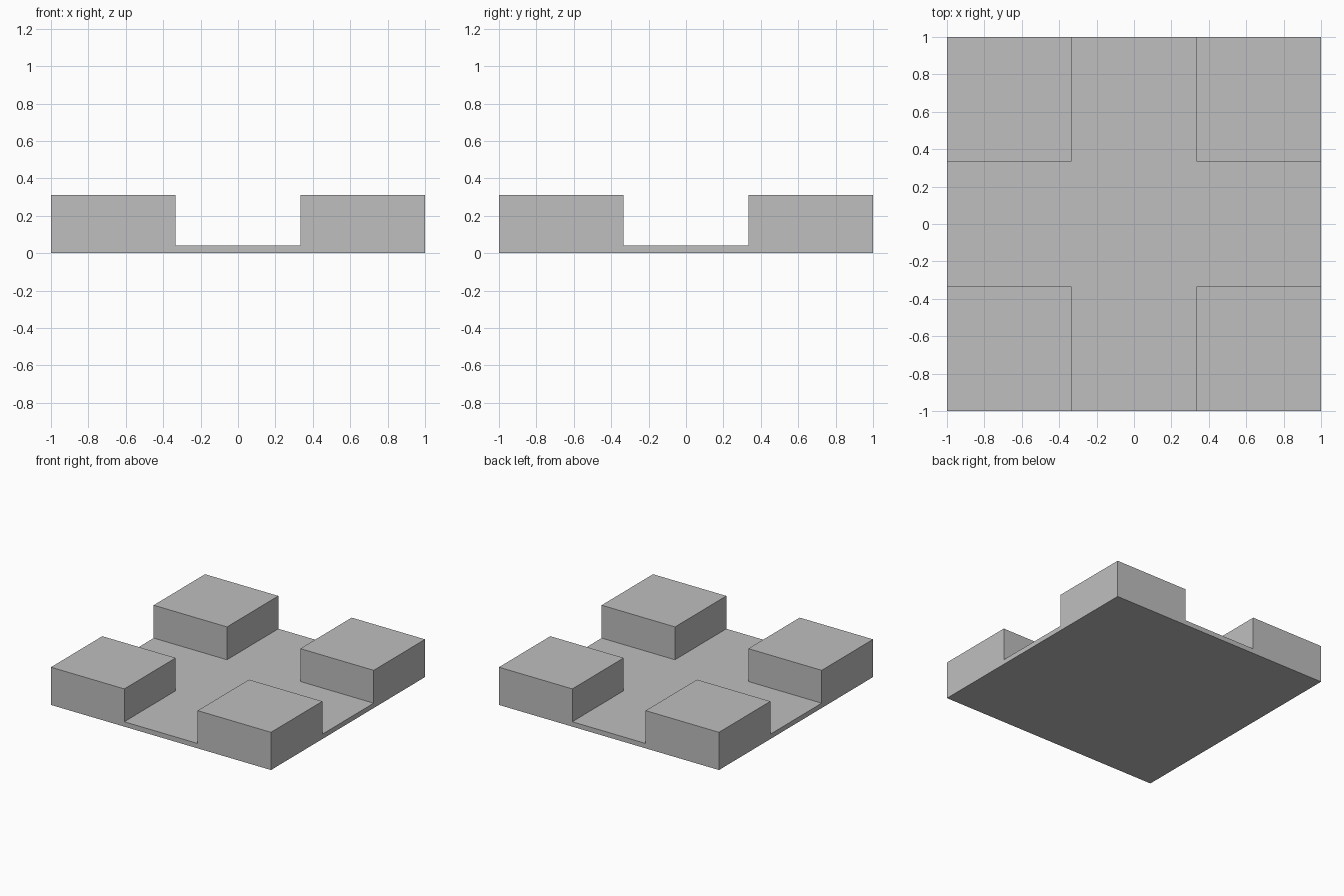
import bpy
import bmesh
from mathutils import Vector

HALF = 1.0        # half the side of the square plate
INNER = 1 / 3     # inner edge of each corner block
BASE = 0.04       # plate thickness
TOP = 0.31        # block height

cube = bpy.data.objects.get("Cube")
if cube:
    bpy.data.objects.remove(cube, do_unlink=True)

# Plain grey material
grey = bpy.data.materials.new("plain_grey")
grey.use_nodes = True
colour = (0.52, 0.52, 0.52, 1)
grey.diffuse_color = colour
grey.node_tree.nodes["Principled BSDF"].inputs["Base Color"].default_value = colour

# Thin square plate
bm = bmesh.new()
bmesh.ops.create_cube(bm, size=1)
bmesh.ops.scale(bm, vec=(2 * HALF, 2 * HALF, BASE), verts=bm.verts)
bmesh.ops.translate(bm, vec=(0, 0, BASE / 2), verts=bm.verts)

# Cut the plate into thirds both ways
for axis in (Vector((1, 0, 0)), Vector((0, 1, 0))):
    for side in (-1, 1):
        bmesh.ops.bisect_plane(bm, geom=bm.verts[:] + bm.edges[:] + bm.faces[:],
                               plane_co=axis * side * INNER, plane_no=axis)

# Raise the four corner squares into blocks
bm.normal_update()
corners = []
for face in bm.faces:
    c = face.calc_center_median()
    if face.normal.z > 0.9 and min(abs(c.x), abs(c.y)) > INNER:
        corners.append(face)
raised = bmesh.ops.extrude_face_region(bm, geom=corners)["geom"]
bmesh.ops.translate(bm, vec=(0, 0, TOP - BASE),
                    verts=[v for v in raised if isinstance(v, bmesh.types.BMVert)])

# Merge coplanar faces so the outer walls are single flat panels
bmesh.ops.dissolve_limit(bm, angle_limit=0.01, verts=bm.verts[:], edges=bm.edges[:])
bmesh.ops.recalc_face_normals(bm, faces=bm.faces[:])

mesh = bpy.data.meshes.new("plate_with_corner_blocks")
bm.to_mesh(mesh)
bm.free()
mesh.materials.append(grey)
plate = bpy.data.objects.new("plate_with_corner_blocks", mesh)
bpy.context.collection.objects.link(plate)
